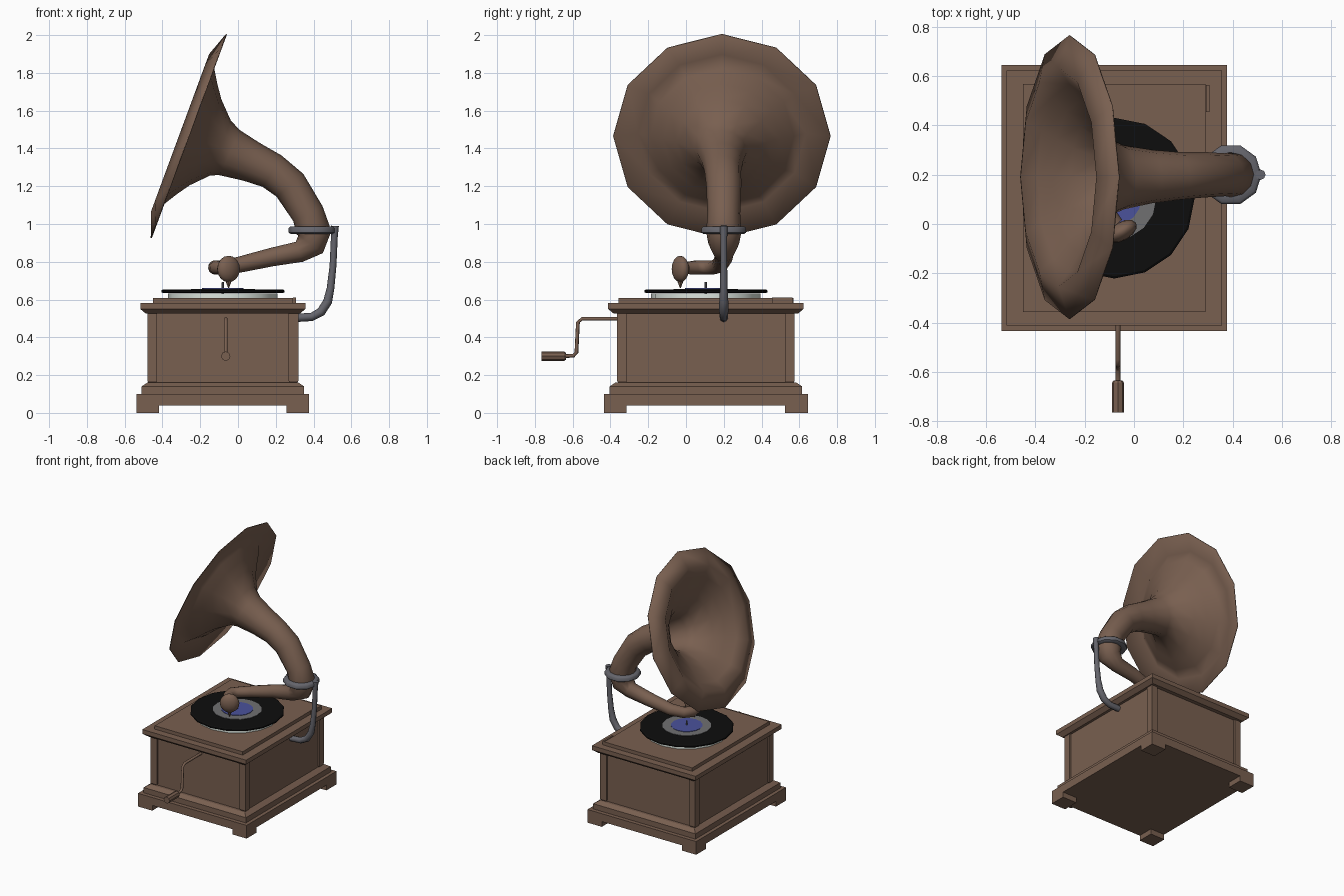
import bpy, bmesh, math
from mathutils import Vector, Matrix

if "Cube" in bpy.data.objects:
    bpy.data.objects.remove(bpy.data.objects["Cube"])


def material(name, rgb):
    m = bpy.data.materials.new(name)
    m.diffuse_color = (*rgb, 1)
    m.use_nodes = True
    m.node_tree.nodes["Principled BSDF"].inputs["Base Color"].default_value = m.diffuse_color
    return m


WOOD = material("brown_wood", (0.19, 0.115, 0.08))
STEEL = material("grey_steel", (0.13, 0.13, 0.15))
BLACK = material("black_vinyl", (0.004, 0.004, 0.004))
GREY = material("grey_label_ring", (0.16, 0.16, 0.165))
BLUE = material("blue_label", (0.07, 0.085, 0.33))
PALE = material("pale_felt", (0.75, 0.82, 0.76))


def finish(name, bm, mat, smooth=None):
    bmesh.ops.recalc_face_normals(bm, faces=bm.faces)
    me = bpy.data.meshes.new(name)
    bm.to_mesh(me)
    bm.free()
    me.materials.append(mat)
    ob = bpy.data.objects.new(name, me)
    bpy.context.collection.objects.link(ob)
    if smooth:
        bpy.ops.object.select_all(action='DESELECT')
        ob.select_set(True)
        bpy.context.view_layer.objects.active = ob
        bpy.ops.object.shade_smooth_by_angle(angle=math.radians(smooth))
    return ob


def box(name, x0, x1, y0, y1, z0, z1, mat=WOOD, low=0, high=0):
    """Box whose lower or upper face can be drawn in to make a moulding."""
    bm = bmesh.new()
    loops = []
    for z, i in ((z0, low), (z1, high)):
        loops.append([bm.verts.new(p) for p in ((x0 + i, y0 + i, z), (x1 - i, y0 + i, z),
                                                (x1 - i, y1 - i, z), (x0 + i, y1 - i, z))])
    a, b = loops
    bm.faces.new(a)
    bm.faces.new(b)
    for k in range(4):
        bm.faces.new((a[k], a[(k + 1) % 4], b[(k + 1) % 4], b[k]))
    return finish(name, bm, mat)


def loft(name, rings, n, mat, dirs=None, cap=(True, True), smooth=50):
    """Round tube through (x, y, z, radius) rings, using a parallel frame."""
    pts = [Vector(r[:3]) for r in rings]
    dirs = dirs or {}
    bm = bmesh.new()
    loops, side = [], Vector((0, 1, 0))
    last = len(pts) - 1
    for i, p in enumerate(pts):
        d = dirs.get(i)
        if d is None:
            d = pts[min(i + 1, last)] - pts[max(i - 1, 0)]
        d = d.normalized()
        side = side - d * side.dot(d)
        if side.length < 0.05:
            side = d.cross(Vector((0, 0, 1)))
            if side.length < 0.05:
                side = Vector((1, 0, 0))
        side.normalize()
        up = d.cross(side)
        loops.append([bm.verts.new(p + rings[i][3] * (side * math.cos(t) + up * math.sin(t)))
                      for t in (2 * math.pi * k / n for k in range(n))])
    for a, b in zip(loops, loops[1:]):
        for k in range(n):
            bm.faces.new((a[k], a[(k + 1) % n], b[(k + 1) % n], b[k]))
    if cap[0]:
        bm.faces.new(loops[0])
    if cap[1]:
        bm.faces.new(loops[-1])
    return finish(name, bm, mat, smooth)


def disc(name, x, y, profile, n, mat):
    """Upright turned part from (z, radius) pairs."""
    d = {i: Vector((0, 0, 1)) for i in range(len(profile))}
    return loft(name, [(x, y, z, r) for z, r in profile], n, mat, d, smooth=30)


CX, CY = -0.08, 0.105


def slab(name, hx, hy, z0, z1, **kw):
    return box(name, CX - hx, CX + hx, CY - hy, CY + hy, z0, z1, **kw)


# Cabinet: plinth, mouldings, body, lid
slab("plinth", 0.457, 0.54, 0.04, 0.10)
slab("plinth_step", 0.43, 0.51, 0.10, 0.14)
slab("plinth_moulding", 0.43, 0.51, 0.14, 0.16, high=0.03)
slab("cabinet_body", 0.388, 0.458, 0.15, 0.54)
slab("lid_moulding", 0.437, 0.517, 0.525, 0.55, low=0.03)
slab("lid", 0.437, 0.517, 0.55, 0.582)
slab("lid_panel", 0.37, 0.463, 0.58, 0.608)

# Feet and corner posts
for sx in (-1, 1):
    for sy in (-1, 1):
        x, y = CX + sx * 0.397, CY + sy * 0.48
        box("foot", x - 0.06, x + 0.06, y - 0.06, y + 0.06, 0, 0.04)
        x, y = CX + sx * 0.374, CY + sy * 0.444
        box("corner_post", x - 0.026, x + 0.026, y - 0.026, y + 0.026, 0.17, 0.525)
        box("post_foot", x - 0.026, x + 0.026, y - 0.026, y + 0.026, 0.155, 0.17, low=0.008)

# Brake lever plate
box("brake_plate", 0.292, 0.306, 0.455, 0.565, 0.58, 0.611, mat=WOOD)

# Turntable, record, labels, spindle
disc("turntable", CX, CY, [(0.606, 0.29), (0.632, 0.29)], 16, PALE)
disc("record", CX, CY, [(0.634, 0.317), (0.639, 0.326), (0.648, 0.326), (0.654, 0.317)], 16, BLACK)
disc("label_ring", CX, CY, [(0.653, 0.17), (0.657, 0.17)], 16, GREY)
disc("label", CX, CY, [(0.656, 0.11), (0.660, 0.11)], 16, BLUE)
disc("spindle", CX, CY, [(0.60, 0.007), (0.692, 0.006)], 8, STEEL)

# Horn and tone arm in one sweep: flared mouth, elbow, arm
C, N = Vector((-0.26, 0.19, 1.465)), Vector((-0.938, 0, 0.346))
mouth = [(0.575, 0), (0.445, 0.047), (0.38, 0.0), (0.31, -0.043), (0.24, -0.092), (0.152, -0.178)]
rings = [(*(C + N * n), r) for r, n in mouth]
rings += [(-0.045, 0.19, 1.378, 0.128), (0.07, 0.193, 1.33, 0.106), (0.18, 0.195, 1.28, 0.094),
          (0.275, 0.2, 1.205, 0.09), (0.37, 0.2, 1.055, 0.084), (0.402, 0.2, 0.955, 0.09),
          (0.385, 0.2, 0.895, 0.078), (0.325, 0.2, 0.853, 0.053), (0.18, 0.2, 0.825, 0.046),
          (0.0, 0.18, 0.783, 0.039), (-0.085, 0.145, 0.77, 0.035), (-0.122, 0.10, 0.77, 0.035),
          (-0.115, 0.05, 0.77, 0.034), (-0.075, 0.0, 0.766, 0.03)]
horn = loft("horn_and_arm", rings, 12, WOOD, {i: -N for i in range(len(mouth))},
            cap=(False, True), smooth=70)
shell = horn.modifiers.new("thickness", 'SOLIDIFY')
shell.thickness = 0.006
shell.offset = 0

# Sound box (rounded disc set at an angle) and needle
bm = bmesh.new()
bmesh.ops.create_uvsphere(bm, u_segments=12, v_segments=8, radius=1)
bmesh.ops.transform(bm, verts=bm.verts, matrix=Matrix.Translation((-0.05, -0.03, 0.762))
                    @ Matrix.Rotation(math.radians(30), 4, 'Z')
                    @ Matrix.Diagonal((0.068, 0.038, 0.07, 1)))
finish("sound_box", bm, WOOD, 60)
disc("needle", -0.05, -0.03, [(0.71, 0.018), (0.692, 0.014), (0.66, 0.002)], 8, WOOD)

# Ring clamp round the elbow
bm = bmesh.new()
n = 10
sect = ((0.125, 0.955), (0.125, 0.978), (0.115, 0.987), (0.085, 0.987), (0.085, 0.948), (0.115, 0.948))
loops = [[bm.verts.new((0.393 + r * math.cos(t), 0.2 + r * math.sin(t), z)) for r, z in sect]
         for t in (2 * math.pi * k / n for k in range(n))]
for k in range(n):
    a, b = loops[k], loops[(k + 1) % n]
    for j in range(len(sect)):
        m = (j + 1) % len(sect)
        bm.faces.new((a[j], a[m], b[m], b[j]))
finish("ring_clamp", bm, STEEL, 50)

# Bracket from the clamp down to the cabinet
loft("bracket", [(0.513, 0.2, 0.99, 0.021), (0.51, 0.2, 0.93, 0.018), (0.503, 0.2, 0.78, 0.018),
                 (0.49, 0.2, 0.66, 0.02), (0.475, 0.2, 0.59, 0.024), (0.44, 0.2, 0.535, 0.024),
                 (0.39, 0.2, 0.508, 0.022), (0.29, 0.2, 0.502, 0.022)], 8, STEEL)

# Crank: shaft, arm, grip
K = -0.065
loft("crank_rod", [(K, -0.34, 0.498, 0.01), (K, -0.55, 0.498, 0.01), (K, -0.572, 0.48, 0.01),
                   (K, -0.58, 0.32, 0.01), (K, -0.595, 0.303, 0.01), (K, -0.65, 0.3, 0.01)], 8, WOOD)
loft("crank_grip", [(K, -0.635, 0.3, 0.018), (K, -0.645, 0.3, 0.025),
                    (K, -0.765, 0.3, 0.025)], 8, WOOD, smooth=30)
